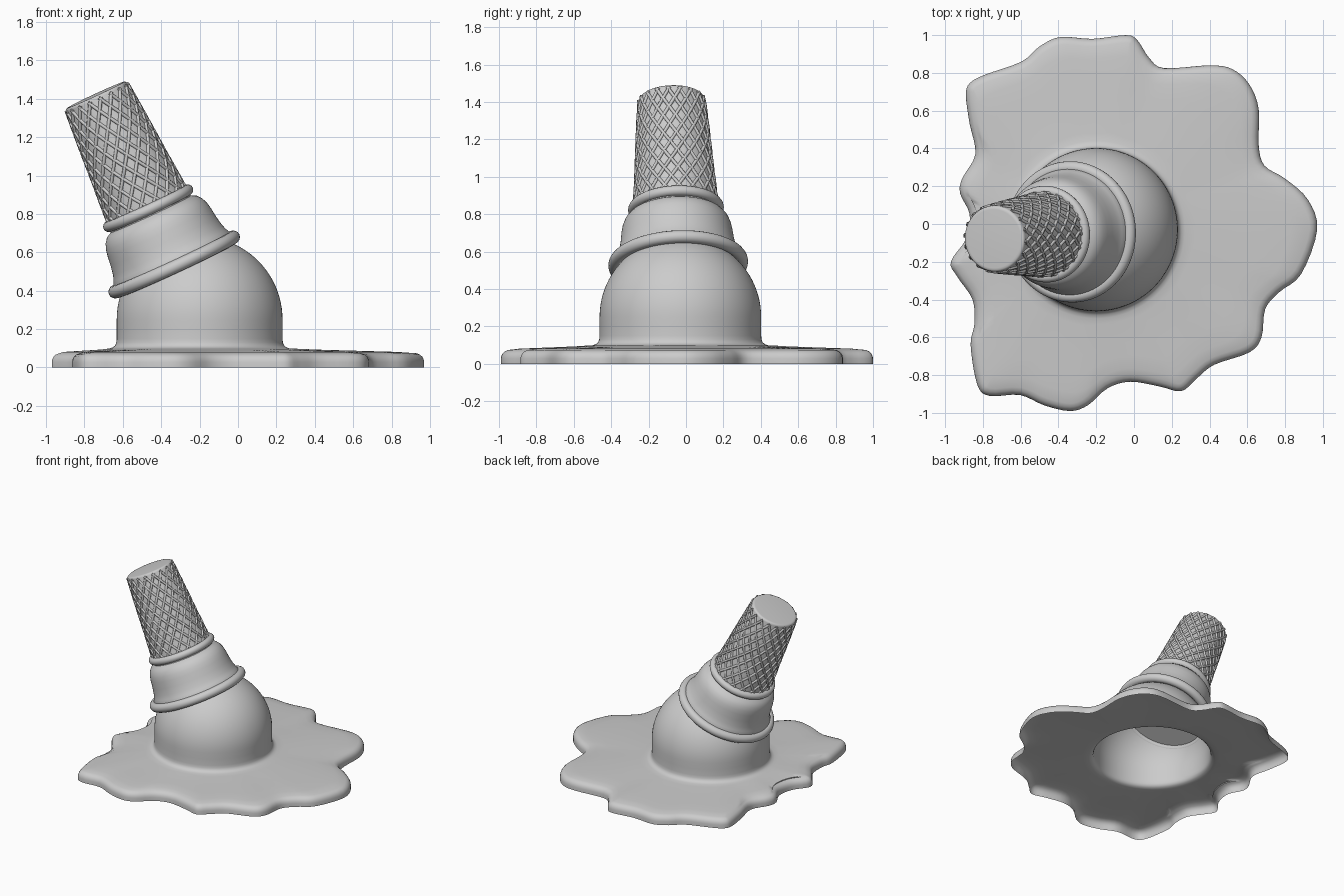
import bpy, bmesh, math
from mathutils import Vector, Matrix

if "Cube" in bpy.data.objects:
    bpy.data.objects.remove(bpy.data.objects["Cube"])

CX, CY, CZ, R = -0.2, -0.03, 0.25, 0.432        # scoop centre and radius
AXIS = Vector((-0.542, -0.048, 1.172)).normalized()
TILT = Matrix.Translation((CX, CY, CZ)) @ AXIS.to_track_quat('Z', 'Y').to_matrix().to_4x4()
RIM = 0.311                                      # distance from scoop centre to the cone mouth


def finish(name, bm, matrix=Matrix(), angle=40):
    bmesh.ops.recalc_face_normals(bm, faces=bm.faces)
    me = bpy.data.meshes.new(name)
    bm.to_mesh(me)
    bm.free()
    ob = bpy.data.objects.new(name, me)
    bpy.context.collection.objects.link(ob)
    ob.matrix_world = matrix
    bpy.ops.object.select_all(action='DESELECT')
    ob.select_set(True)
    bpy.context.view_layer.objects.active = ob
    bpy.ops.object.shade_smooth_by_angle(angle=math.radians(angle))
    return ob


def loft(bm, rings, closed=False):
    loops = [[bm.verts.new(p) for p in ring] for ring in rings]
    pairs = list(zip(loops, loops[1:]))
    if closed:
        pairs.append((loops[-1], loops[0]))
    for a, b in pairs:
        n = len(a)
        for i in range(n):
            j = (i + 1) % n
            bm.faces.new((a[i], a[j], b[j], b[i]))
    return loops


def circle(r, z, n=96):
    return [(r * math.cos(2 * math.pi * i / n), r * math.sin(2 * math.pi * i / n), z) for i in range(n)]


def torus(name, major, minor, h):
    bm = bmesh.new()
    steps = [2 * math.pi * k / 16 for k in range(16)]
    loft(bm, [circle(major + minor * math.cos(t), h + minor * math.sin(t)) for t in steps], True)
    return finish(name, bm, TILT, 180)


# Puddle outline, smoothed with a Catmull-Rom spline
outline = [(.97, -.03), (.92, .13), (.80, .24), (.69, .31), (.66, .42), (.66, .61), (.61, .74),
           (.52, .82), (.40, .84), (.16, .825), (.08, .88), (.02, .97), (-.04, 1.0), (-.22, .98),
           (-.39, .99), (-.50, .94), (-.595, .86), (-.79, .79), (-.87, .745), (-.89, .68),
           (-.87, .53), (-.84, .37), (-.91, .24), (-.92, .16), (-.87, .05), (-.89, -.08),
           (-.97, -.20), (-.935, -.28), (-.855, -.40), (-.845, -.53), (-.865, -.64),
           (-.83, -.85), (-.765, -.91), (-.605, -.905), (-.475, -.96), (-.34, -.99),
           (-.245, -.96), (-.14, -.87), (-.02, -.835), (.135, -.86), (.25, -.885), (.33, -.82),
           (.425, -.745), (.61, -.68), (.675, -.60), (.695, -.45), (.77, -.36), (.885, -.265)]
pts = [Vector(p) for p in outline]
N = len(pts)
edge = []
for i in range(N):
    a, b, c, d = (pts[(i + k) % N] for k in (-1, 0, 1, 2))
    for s in range(4):
        t = s / 4
        edge.append(0.5 * (2 * b + (c - a) * t + (2 * a - 5 * b + 4 * c - d) * t * t
                           + (3 * b - a - 3 * c + d) * t ** 3))
centre = Vector((CX, CY))
dirs = [(p - centre).normalized() for p in edge]
M = len(edge)
normals = []
for i in range(M):
    t = (edge[(i + 1) % M] - edge[i - 1]).normalized()
    normals.append(Vector((-t.y, t.x)))


def at(p, z):
    return (p.x, p.y, z)


# Melted scoop: hollow sheet from the puddle lip up over the dome
rings = []
for inset, z in [(0, 0), (0, .028), (.003, .043), (.010, .056), (.022, .067), (.04, .074)]:
    rings.append([at(p + n * inset, z) for p, n in zip(edge, normals)])
for t, z in [(.8, .081), (.6, .085), (.4, .089), (.2, .093), (.08, .097)]:
    rings.append([at((centre + d * .47).lerp(p, t), z) for p, d in zip(edge, dirs)])
dome = [(.47, .099), (.452, .105), (.44, .115), (.434, .13), (R, .15), (R, .2)]
dome += [(R * math.cos(math.radians(a)), CZ + R * math.sin(math.radians(a))) for a in range(0, 88, 4)]
for r, z in dome:
    rings.append([at(centre + d * r, z) for d in dirs])
bm = bmesh.new()
loft(bm, rings)
bmesh.ops.bisect_plane(bm, geom=bm.verts[:] + bm.edges[:] + bm.faces[:],
                       plane_co=TILT @ Vector((0, 0, RIM)), plane_no=AXIS, clear_outer=True)
finish("melted_scoop_and_puddle", bm, angle=60)

# Flared cone mouth, closed by a flat disc facing the scoop
bm = bmesh.new()
cup = [(.337, -.004), (.337, .03), (.322, .06), (.312, .09), (.303, .14), (.297, .19),
       (.29, .225), (.278, .255), (.258, .28), (.23, .295), (.222, .33)]
loops = loft(bm, [circle(r, RIM + h) for r, h in cup])
bm.faces.new(loops[0])
finish("cone_mouth", bm, TILT)

# Rims
torus("mouth_rim", .340, .034, RIM + .005)
torus("grip_rim", .228, .028, RIM + .328)

# Tapered cone grip with a flat end
H0, H1, R0, R1 = RIM + .32, RIM + .965, .222, .175
bm = bmesh.new()
grip = [(R0, H0), (R1, H1), (.172, H1 + .009), (.165, H1 + .014), (.155, H1 + .015)]
loops = loft(bm, [circle(r, h) for r, h in grip])
bm.faces.new(loops[-1])
finish("cone_grip", bm, TILT)

# Waffle ridges: crossing helical strands
cu = bpy.data.curves.new("waffle_ridges", 'CURVE')
cu.dimensions = '3D'
cu.bevel_depth = .0095
cu.bevel_resolution = 1
STRANDS, STEPS, TURN = 18, 28, math.radians(122)
for hand in (1, -1):
    for k in range(STRANDS):
        sp = cu.splines.new('POLY')
        sp.points.add(STEPS)
        for i in range(STEPS + 1):
            t = i / STEPS
            a = 2 * math.pi * k / STRANDS + hand * TURN * t
            r = R0 + (R1 - R0) * t + .001
            sp.points[i].co = (r * math.cos(a), r * math.sin(a), H0 + (H1 - H0) * t, 1)
ridges = bpy.data.objects.new("waffle_ridges", cu)
bpy.context.collection.objects.link(ridges)
ridges.matrix_world = TILT
